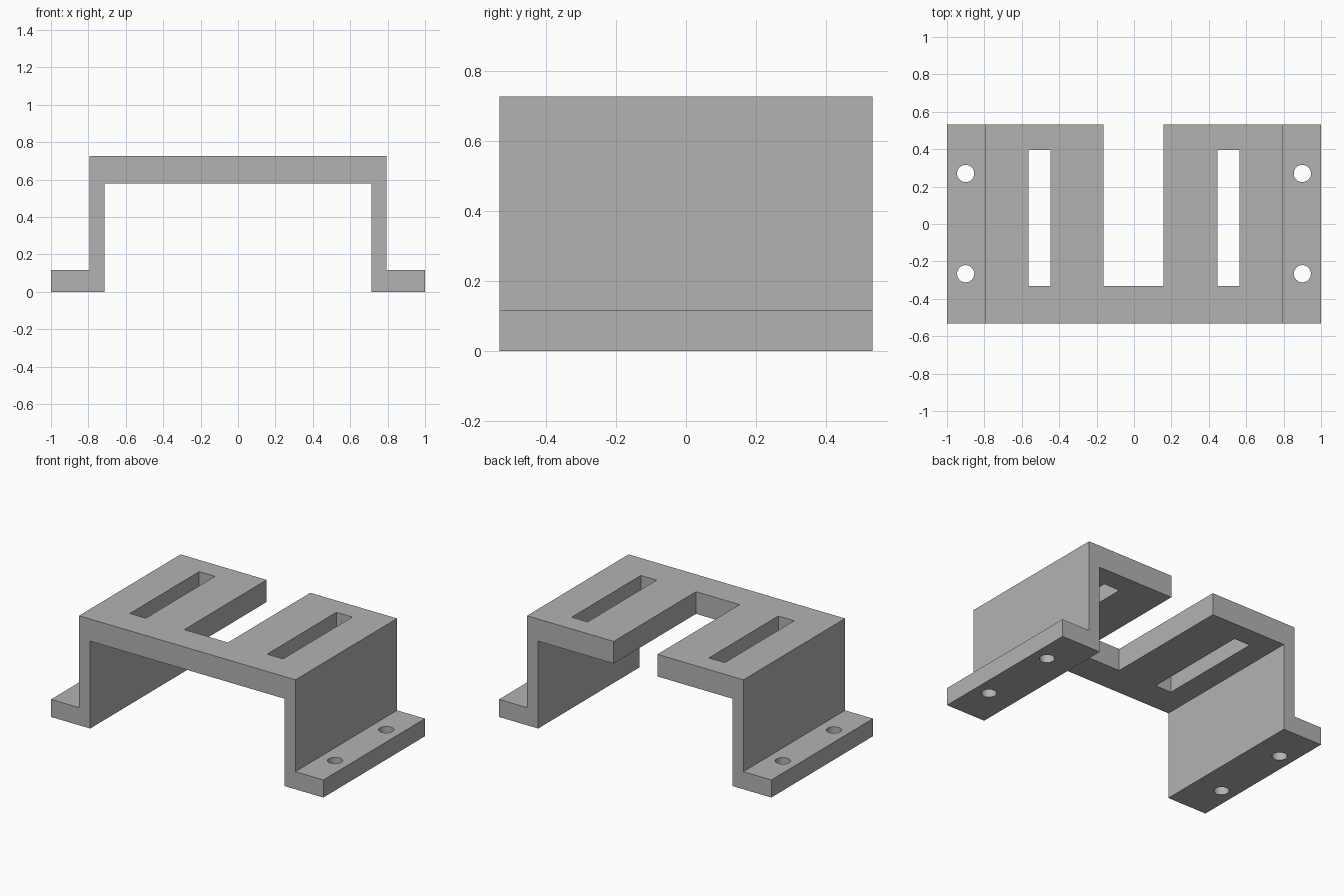
import bpy
import bmesh
import math
from mathutils import Matrix, Vector

cube = bpy.data.objects.get("Cube")
if cube:
    bpy.data.objects.remove(cube, do_unlink=True)

HALF_DEPTH = 0.533
FLANGE_TOP, DECK_UNDER, DECK_TOP = 0.117, 0.58, 0.727
LEG_IN, LEG_OUT = 0.713, 0.795
SLOT_FRONT, SLOT_BACK = -0.331, 0.396

grey = bpy.data.materials.new("bracket grey")
grey.use_nodes = True
grey.diffuse_color = (0.45, 0.45, 0.45, 1)
grey.node_tree.nodes["Principled BSDF"].inputs["Base Color"].default_value = grey.diffuse_color


def make_object(name, bm):
    bmesh.ops.recalc_face_normals(bm, faces=bm.faces[:])
    mesh = bpy.data.meshes.new(name)
    bm.to_mesh(mesh)
    bm.free()
    mesh.materials.append(grey)
    obj = bpy.data.objects.new(name, mesh)
    bpy.context.collection.objects.link(obj)
    return obj


def add_box(bm, x0, x1, y0, y1, z0, z1):
    center = Vector((x0 + x1, y0 + y1, z0 + z1)) / 2
    size = Matrix.Diagonal((x1 - x0, y1 - y0, z1 - z0, 1))
    bmesh.ops.create_cube(bm, size=1, matrix=Matrix.Translation(center) @ size)


# Bracket: mirrored hat profile extruded front to back
half = [(LEG_IN, DECK_UNDER), (LEG_IN, 0), (1, 0), (1, FLANGE_TOP),
        (LEG_OUT, FLANGE_TOP), (LEG_OUT, DECK_TOP)]
profile = half + [(-x, z) for x, z in reversed(half)]
bm = bmesh.new()
face = bm.faces.new([bm.verts.new((x, -HALF_DEPTH, z)) for x, z in profile])
extruded = bmesh.ops.extrude_face_region(bm, geom=[face])["geom"]
bmesh.ops.translate(bm, vec=(0, 2 * HALF_DEPTH, 0),
                    verts=[v for v in extruded if isinstance(v, bmesh.types.BMVert)])
bracket = make_object("bracket", bm)

# Cutters: open centre notch, two deck slots and four flange screw holes
bm = bmesh.new()
add_box(bm, -0.163, 0.158, SLOT_FRONT, 0.7, 0.5, 0.8)
for side in (-1, 1):
    x0, x1 = sorted((side * 0.446, side * 0.563))
    add_box(bm, x0, x1, SLOT_FRONT, SLOT_BACK, 0.5, 0.8)
    for y in (-0.266, 0.27):
        bmesh.ops.create_cone(bm, cap_ends=True, segments=32, radius1=0.046, radius2=0.046,
                              depth=0.3, matrix=Matrix.Translation((side * 0.9, y, 0.06)))
cutter = make_object("opening_cutter", bm)
cutter.hide_render = True

cut = bracket.modifiers.new("openings", 'BOOLEAN')
cut.operation = 'DIFFERENCE'
cut.solver = 'EXACT'
cut.object = cutter

# Bake the cut, then discard the cutter
bpy.context.view_layer.update()
depsgraph = bpy.context.evaluated_depsgraph_get()
result = bpy.data.meshes.new_from_object(bracket.evaluated_get(depsgraph))
bracket.modifiers.clear()
bracket.data = result
bpy.data.objects.remove(cutter, do_unlink=True)

# Round hole walls with sharp rims
bpy.ops.object.select_all(action='DESELECT')
bracket.select_set(True)
bpy.context.view_layer.objects.active = bracket
bpy.ops.object.shade_smooth_by_angle(angle=math.radians(30))
